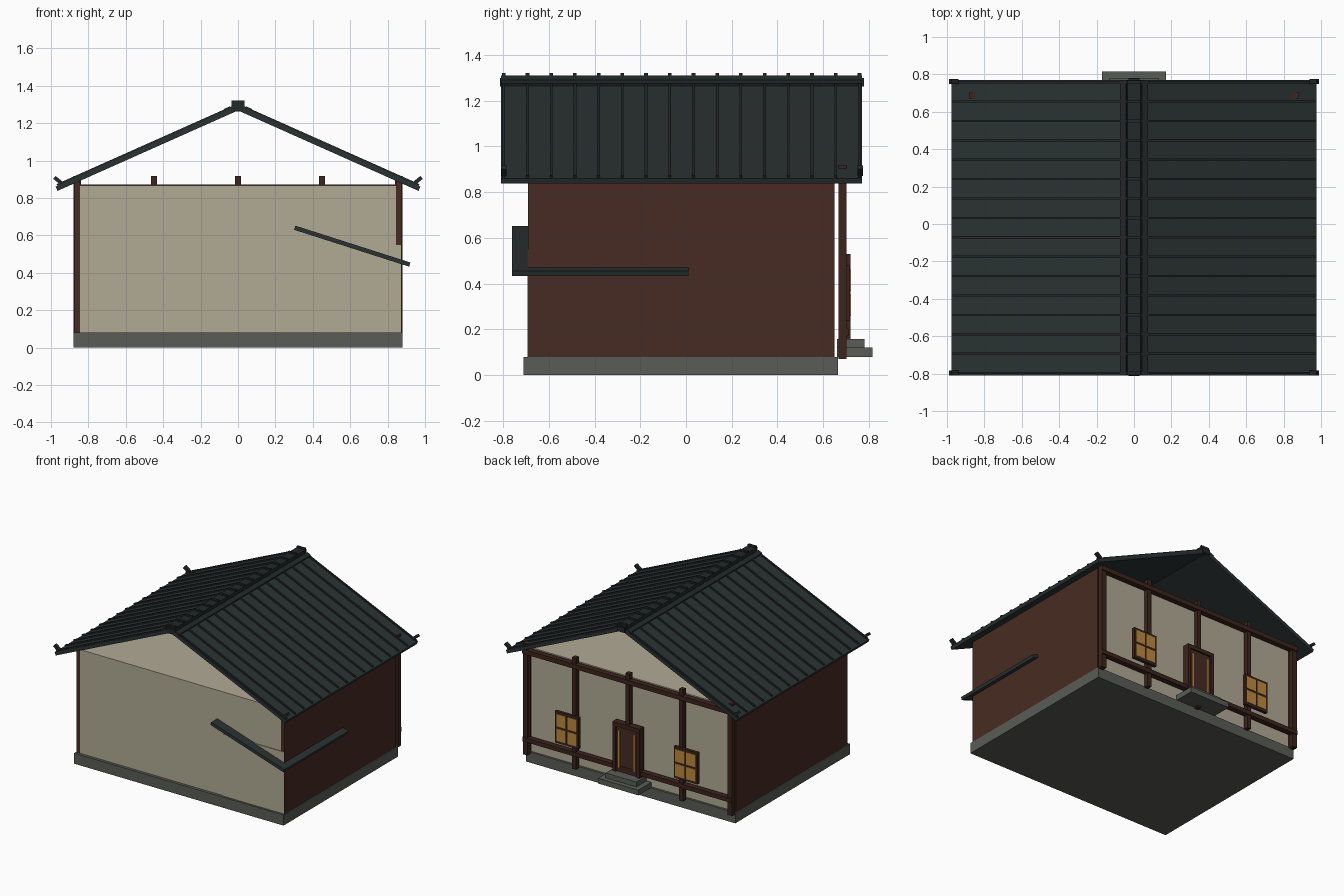
import bpy, bmesh, math
from mathutils import Vector, Matrix

old = bpy.data.objects.get("Cube")
if old:
    bpy.data.objects.remove(old, do_unlink=True)


def material(name, r, g, b):
    m = bpy.data.materials.new(name)
    m.use_nodes = True
    m.diffuse_color = (r, g, b, 1)
    bsdf = m.node_tree.nodes["Principled BSDF"]
    bsdf.inputs["Base Color"].default_value = (r, g, b, 1)
    bsdf.inputs["Roughness"].default_value = 0.9
    return m


PLASTER = material("beige plaster", 0.44, 0.40, 0.295)
WALL_WOOD = material("brown wall wood", 0.062, 0.024, 0.016)
BEAM_WOOD = material("dark beam wood", 0.046, 0.018, 0.012)
TILE = material("slate roof", 0.023, 0.032, 0.032)
RIB = material("dark ridge tile", 0.016, 0.021, 0.023)
STONE = material("grey stone", 0.10, 0.107, 0.092)
GLOW = material("amber window", 0.50, 0.25, 0.045)


def finish(bm, name, mat):
    bmesh.ops.recalc_face_normals(bm, faces=bm.faces)
    mesh = bpy.data.meshes.new(name)
    bm.to_mesh(mesh)
    bm.free()
    mesh.materials.append(mat)
    obj = bpy.data.objects.new(name, mesh)
    bpy.context.collection.objects.link(obj)
    return obj


def add_box(bm, xs, ys, zs):
    lo, hi = Vector((xs[0], ys[0], zs[0])), Vector((xs[1], ys[1], zs[1]))
    size = Matrix.Diagonal((*(hi - lo), 1))
    bmesh.ops.create_cube(bm, size=1, matrix=Matrix.Translation((lo + hi) / 2) @ size)


def box(name, mat, xs, ys, zs):
    bm = bmesh.new()
    add_box(bm, xs, ys, zs)
    return finish(bm, name, mat)


def add_plank(bm, start, end, thick, ys):
    """Sloping plank: its underside runs from start to end in the xz plane."""
    a, b = Vector((start[0], 0, start[1])), Vector((end[0], 0, end[1]))
    d = (b - a).normalized()
    up = Vector((-d.z, 0, d.x))
    if up.z < 0:
        up = -up
    ring = [a, b, b + up * thick, a + up * thick]
    verts = [bm.verts.new((p.x, ys[0], p.z)) for p in ring]
    face = bm.faces.new(verts)
    ext = bmesh.ops.extrude_face_region(bm, geom=[face])["geom"]
    moved = [v for v in ext if isinstance(v, bmesh.types.BMVert)]
    bmesh.ops.translate(bm, verts=moved, vec=(0, ys[1] - ys[0], 0))


def plank(name, mat, start, end, thick, ys):
    bm = bmesh.new()
    add_plank(bm, start, end, thick, ys)
    return finish(bm, name, mat)


SIDES = (("left", 1), ("right", -1))

# Foundation and house body
box("foundation", STONE, (-0.88, 0.88), (-0.71, 0.665), (0, 0.08))
box("house_body", PLASTER, (-0.85, 0.85), (-0.688, 0.648), (0.08, 0.868))
for side, s in SIDES:
    box(side + "_wall", WALL_WOOD, sorted((s * 0.845, s * 0.875)), (-0.69, 0.65), (0.08, 0.905))

# Lean-to with its small sloping roof
box("lean_to", PLASTER, (0.36, 0.872), (-0.694, -0.1), (0.08, 0.55))
plank("lean_to_roof", TILE, (0.30, 0.63), (0.915, 0.433), 0.023, (-0.76, 0.012))

# Timber frame on the entrance side
for i in range(5):
    x = (i - 2) * 0.45 if 0 < i < 4 else (i - 2) * 0.43
    w = 0.016 if 0 < i < 4 else 0.02
    box("post_%d" % (i + 1), BEAM_WOOD, (x - w, x + w), (0.667, 0.703), (0.07, 0.918))
box("upper_beam", BEAM_WOOD, (-0.88, 0.88), (0.67, 0.711), (0.838, 0.872))
box("lower_beam", BEAM_WOOD, (-0.878, 0.878), (0.67, 0.711), (0.172, 0.204))

# Windows: frame, four glowing panes and the glazing bars
for side, s in SIDES:
    cx = s * 0.5
    box(side + "_window_frame", BEAM_WOOD, (cx - 0.10, cx + 0.10), (0.695, 0.718), (0.24, 0.48))
    panes = bmesh.new()
    for px in (-0.046, 0.046):
        for pz in (0.305, 0.415):
            add_box(panes, (cx + px - 0.039, cx + px + 0.039), (0.715, 0.722),
                    (pz - 0.047, pz + 0.047))
    finish(panes, side + "_window_panes", GLOW)

# Door with frame and two lit slits
box("door_panel", WALL_WOOD, (-0.095, 0.095), (0.69, 0.708), (0.15, 0.51))
for side, s in SIDES:
    box(side + "_door_jamb", BEAM_WOOD, sorted((s * 0.09, s * 0.115)), (0.67, 0.72), (0.15, 0.53))
    box(side + "_door_slit", GLOW, sorted((s * 0.058, s * 0.072)), (0.70, 0.714), (0.19, 0.47))
box("door_lintel", BEAM_WOOD, (-0.115, 0.115), (0.67, 0.72), (0.50, 0.53))

# Entrance steps
box("lower_step", STONE, (-0.17, 0.17), (0.66, 0.815), (0.08, 0.12))
box("upper_step", STONE, (-0.13, 0.13), (0.66, 0.78), (0.12, 0.157))

# Main roof slopes with evenly spaced ribs
EAVE, RIDGE = Vector((0.965, 0.838)), Vector((0, 1.268))
slope = (RIDGE - EAVE).normalized()
normal = Vector((slope.y, -slope.x))
rib_ys = [-0.797 + i * 0.1037 for i in range(16)]
for side, s in SIDES:
    def at(along, lift, s=s):
        p = EAVE + slope * along + normal * lift
        return (s * p.x, p.y)
    length = (RIDGE - EAVE).length
    plank(side + "_roof_slope", TILE, at(0, 0), at(length + 0.01, 0), 0.025, (-0.81, 0.77))
    ribs = bmesh.new()
    for y in rib_ys:
        add_plank(ribs, at(0.01, 0.024), at(length, 0.024), 0.011, (y - 0.006, y + 0.006))
    finish(ribs, side + "_roof_ribs", RIB)
    plank(side + "_ridge_board", RIB, at(length - 0.065, 0.024), at(length - 0.03, 0.024),
          0.014, (-0.81, 0.77))
    # Upturned corner tips
    tips = bmesh.new()
    for y in (-0.797, 0.762):
        add_plank(tips, (s * 0.95, 0.872), (s * 0.988, 0.902), 0.02, (y - 0.013, y + 0.013))
    finish(tips, side + "_eave_tips", RIB)

# Ridge bar, its caps and the end blocks
box("ridge_bar", RIB, (-0.036, 0.036), (-0.81, 0.77), (1.27, 1.311))
caps = bmesh.new()
for y in rib_ys:
    add_box(caps, (-0.034, 0.034), (y - 0.008, y + 0.008), (1.30, 1.322))
finish(caps, "ridge_caps", RIB)
ends = bmesh.new()
for y in (-0.80, 0.765):
    add_box(ends, (-0.03, 0.03), (y - 0.014, y + 0.014), (1.262, 1.30))
finish(ends, "ridge_end_blocks", RIB)
